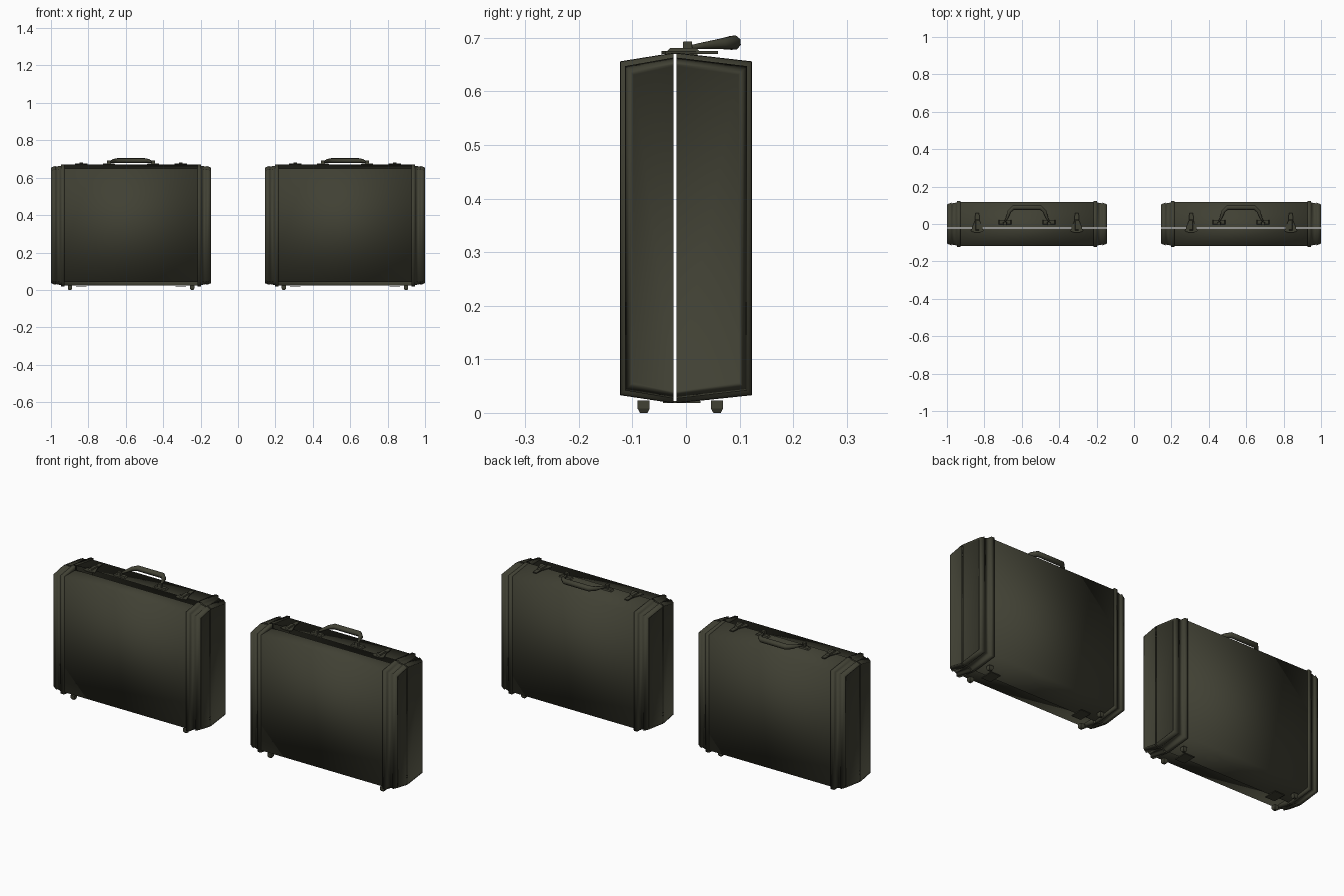
import bpy
import bmesh
from mathutils import Vector

cube = bpy.data.objects.get("Cube")
if cube:
    bpy.data.objects.remove(cube, do_unlink=True)

olive = bpy.data.materials.new("dark olive leather")
olive.use_nodes = True
colour = (0.052, 0.052, 0.034, 1)
olive.diffuse_color = colour
bsdf = next(n for n in olive.node_tree.nodes if n.type == 'BSDF_PRINCIPLED')
bsdf.inputs["Base Color"].default_value = colour
bsdf.inputs["Roughness"].default_value = 0.8
olive.use_backface_culling = True

SEAM = {-1: -0.0235, 1: -0.0175}   # inner edge of the front and back shells
SIDE = {-1: "front", 1: "back"}
END = {-1: "right", 1: "left"}


def loft(name, rings, offset, open_seam=None, smooth=True):
    """Skin a list of rings, close both ends, optionally open the seam side."""
    bm = bmesh.new()
    loops = [[bm.verts.new(p) for p in ring] for ring in rings]
    n = len(loops[0])
    for a, b in zip(loops, loops[1:]):
        for i in range(n):
            j = (i + 1) % n
            bm.faces.new((a[i], a[j], b[j], b[i]))
    bm.faces.new(loops[0])
    bm.faces.new(loops[-1])
    bmesh.ops.recalc_face_normals(bm, faces=bm.faces)
    if open_seam is not None:
        inner = [f for f in bm.faces
                 if all(abs(v.co.y - open_seam) < 1e-4 for v in f.verts)]
        bmesh.ops.delete(bm, geom=inner, context='FACES')
    mesh = bpy.data.meshes.new(name)
    bm.to_mesh(mesh)
    bm.free()
    mesh.materials.append(olive)
    mesh.polygons.foreach_set("use_smooth", [smooth] * len(mesh.polygons))
    obj = bpy.data.objects.new(name, mesh)
    obj.location.x = offset
    bpy.context.collection.objects.link(obj)
    return obj


def plate(name, outline, z0, z1, offset, taper=1.0):
    """Extrude a flat xy outline from z0 to z1, scaling the top."""
    c = sum((Vector(p) for p in outline), Vector((0, 0))) / len(outline)
    top = [c + (Vector(p) - c) * taper for p in outline]
    return loft(name, [[(x, y, z0) for x, y in outline],
                       [(x, y, z1) for x, y in top]], offset, smooth=False)


def rect(x, y, w, d):
    return [(x - w / 2, y - d / 2), (x + w / 2, y - d / 2),
            (x + w / 2, y + d / 2), (x - w / 2, y + d / 2)]


def shell(tag, s, offset):
    """Main leather panel; only the back shell rises towards the seam."""
    inner, outer = SEAM[s], s * 0.117
    rise = 0.02 if s > 0 else 0
    section = [(inner, 0.043 - rise), (outer, 0.043),
               (outer, 0.65), (inner, 0.65 + rise)]
    loft(f"{tag}_{SIDE[s]}_shell",
         [[(x, y, z) for y, z in section] for x in (-0.365, 0.365)],
         offset, inner)


# Distance from the middle and inset of each step of the end binding
BINDING = [(0.355, 0.014), (0.355, 0), (0.373, 0.001), (0.375, 0.008),
           (0.403, 0.013), (0.405, 0.009), (0.427, 0.018), (0.428, 0.022),
           (0.424, 0.025)]


def end_binding(tag, s, e, offset):
    inner = SEAM[s]
    rings = []
    for x, d in BINDING:
        outer = s * (0.123 - d)
        rings.append([(e * x, inner, 0.018 + d), (e * x, outer, 0.033 + d),
                      (e * x, outer, 0.656 - d), (e * x, inner, 0.672 - d)])
    loft(f"{tag}_{SIDE[s]}_{END[e]}_binding", rings, offset, inner)


def handle(tag, offset):
    # Padded grip: octagonal tube that swells along the bar
    path = [(0.118, 0.012, 0.683, 0.004), (0.108, 0.03, 0.685, 0.006),
            (0.094, 0.068, 0.689, 0.010), (0.072, 0.089, 0.691, 0.013)]
    pts = [(-x, y, z, r) for x, y, z, r in path] + \
          [(x, y, z, r) for x, y, z, r in reversed(path)]
    rings = []
    up = Vector((0, -0.1, 1)).normalized()
    for i, p in enumerate(pts):
        a, b = pts[max(i - 1, 0)], pts[min(i + 1, len(pts) - 1)]
        side = (Vector(b[:3]) - Vector(a[:3])).cross(up).normalized()
        ring = []
        for u, v in ((1, .4), (.4, 1), (-.4, 1), (-1, .4),
                     (-1, -.4), (-.4, -1), (.4, -1), (1, -.4)):
            ring.append(Vector(p[:3]) + side * (u * p[3]) + up * (v * p[3]))
        rings.append(ring)
    loft(f"{tag}_handle_grip", rings, offset)
    for e in (-1, 1):
        plate(f"{tag}_{END[e]}_handle_base", rect(e * 0.118, 0.01, 0.07, 0.024),
              0.668, 0.676, offset, 0.85)
        plate(f"{tag}_{END[e]}_handle_loop", rect(e * 0.118, 0.003, 0.02, 0.018),
              0.675, 0.693, offset, 0.9)


def hardware(tag, e, offset):
    x = e * 0.266
    # Latch: wide catch in front, narrow lever behind
    plate(f"{tag}_{END[e]}_latch_plate",
          [(x - 0.034, -0.038), (x - 0.012, -0.046), (x + 0.012, -0.046),
           (x + 0.034, -0.038), (x + 0.012, 0.02), (x + 0.01, 0.06),
           (x - 0.01, 0.06), (x - 0.012, 0.02)], 0.67, 0.675, offset)
    plate(f"{tag}_{END[e]}_latch_lever", rect(x, -0.005, 0.02, 0.06),
          0.675, 0.681, offset, 0.8)
    # Hinge plate and two studs underneath
    plate(f"{tag}_{END[e]}_hinge_plate", rect(x, -0.008, 0.055, 0.07),
          0.018, 0.022, offset)
    for s, y in ((-1, -0.079), (1, 0.058)):
        plate(f"{tag}_{END[e]}_{SIDE[s]}_foot", rect(e * 0.327, y, 0.014, 0.014),
              0, 0.008, offset, 1.6)
        plate(f"{tag}_{END[e]}_{SIDE[s]}_foot_base",
              rect(e * 0.327, y, 0.0224, 0.0224), 0.008, 0.023, offset)


# Two identical cases side by side
for tag, offset in (("right_case", -0.572), ("left_case", 0.572)):
    for s in (-1, 1):
        shell(tag, s, offset)
        for e in (-1, 1):
            end_binding(tag, s, e, offset)
    handle(tag, offset)
    for e in (-1, 1):
        hardware(tag, e, offset)
